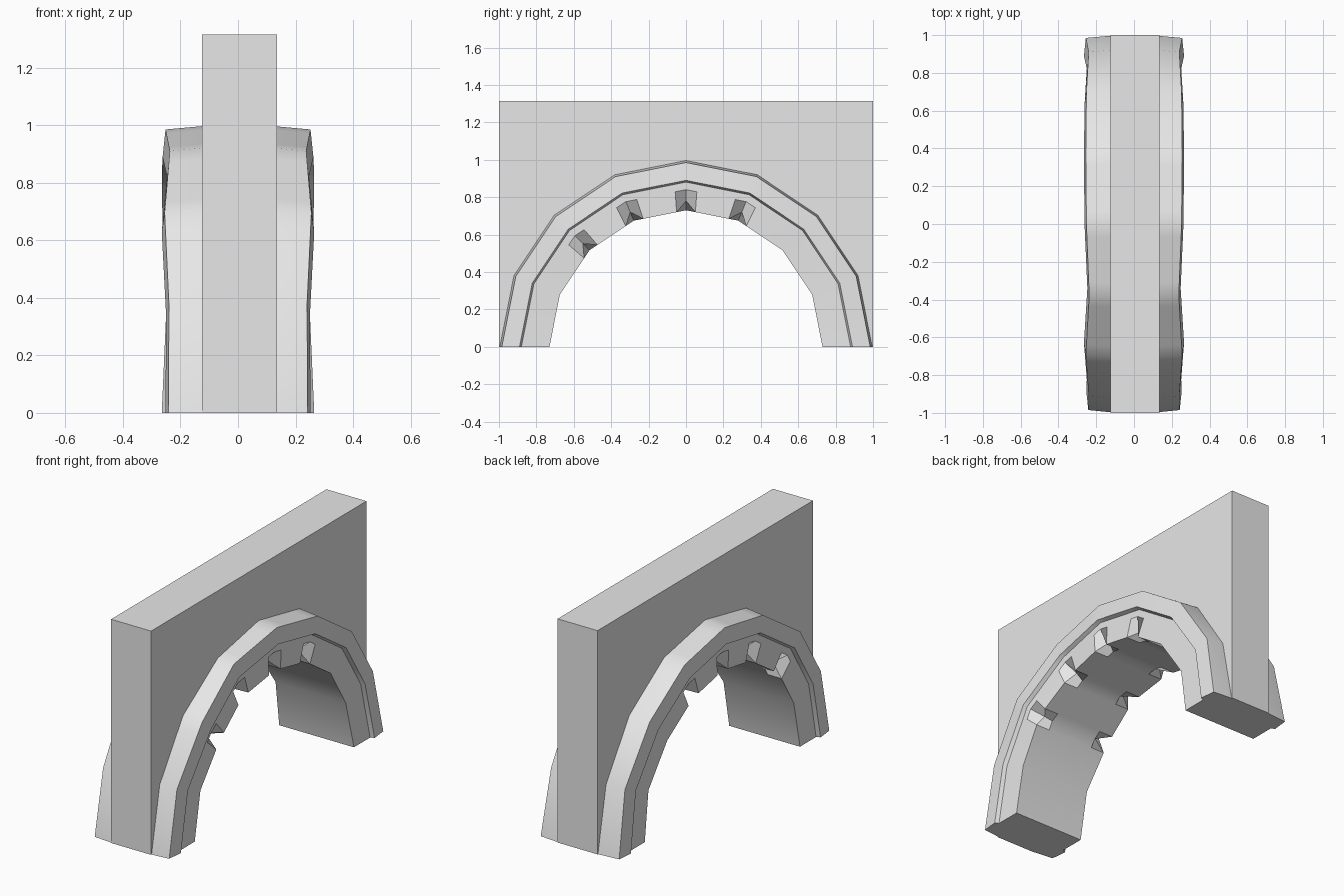
import bpy, bmesh, math
from mathutils import Vector

old = bpy.data.objects.get("Cube")
if old:
    bpy.data.objects.remove(old, do_unlink=True)

stone = bpy.data.materials.new("stone_grey")
stone.use_nodes = True
stone.diffuse_color = (0.8, 0.8, 0.8, 1)
stone.node_tree.nodes["Principled BSDF"].inputs["Base Color"].default_value = (0.8, 0.8, 0.8, 1)

JOINTS = 8
DIRS = [Vector((0, -math.cos(math.pi * i / JOINTS), math.sin(math.pi * i / JOINTS)))
        for i in range(JOINTS + 1)]
WIDTHS = [0.252, 0.25, 0.265, 0.247, 0.262, 0.265, 0.262, 0.25, 0.265]
CHIPPED = (2, 3, 4, 5)   # joints with worn corners
CHIP = 0.18              # share of a stone taken up by the worn corner


def finish(name, bm):
    bmesh.ops.recalc_face_normals(bm, faces=bm.faces)
    mesh = bpy.data.meshes.new(name)
    bm.to_mesh(mesh)
    bm.free()
    obj = bpy.data.objects.new(name, mesh)
    bpy.context.collection.objects.link(obj)
    mesh.materials.append(stone)
    return obj


# Wall: side outline with the arch opening, extruded through its thickness
bm = bmesh.new()
outline = [Vector((0, -1, 0)), Vector((0, -1, 1.315)), Vector((0, 1, 1.315)), Vector((0, 1, 0))]
outline += [d * 0.82 for d in reversed(DIRS)]
face = bm.faces.new([bm.verts.new(p + Vector((-0.125, 0, 0))) for p in outline])
ext = bmesh.ops.extrude_face_region(bm, geom=[face])
moved = [v for v in ext["geom"] if isinstance(v, bmesh.types.BMVert)]
bmesh.ops.translate(bm, verts=moved, vec=(0.26, 0, 0))
finish("wall", bm)


# Arch: a stepped cross-section carried around the half circle
def section(width, chipped):
    inner = width - 0.022
    corner = (inner - 0.065, 0.78) if chipped else (inner, 0.73)
    half = [(0.12, 0.997), (width - 0.01, 0.985), (width, 0.89), (inner, 0.88),
            (inner, 0.84), corner, (inner - 0.09, 0.73)]
    return half + [(-x, r) for x, r in reversed(half)]


stations = []
for i in range(JOINTS + 1):
    if i in CHIPPED:
        stations += [(i - CHIP, False), (i, True), (i + CHIP, False)]
    else:
        stations.append((i, False))

bm = bmesh.new()
rings = []
for pos, chipped in stations:
    i = min(int(pos), JOINTS - 1)
    t = pos - i
    direction = DIRS[i].lerp(DIRS[i + 1], t)
    width = WIDTHS[i] * (1 - t) + WIDTHS[i + 1] * t
    rings.append([bm.verts.new(direction * r + Vector((x, 0, 0)))
                  for x, r in section(width, chipped)])
for a, b in zip(rings, rings[1:]):
    for k in range(len(a)):
        n = (k + 1) % len(a)
        bm.faces.new((a[k], a[n], b[n], b[k]))
bm.faces.new(rings[0])
bm.faces.new(rings[-1])
arch = finish("stone_arch", bm)

bpy.ops.object.select_all(action="DESELECT")
arch.select_set(True)
bpy.context.view_layer.objects.active = arch
bpy.ops.object.shade_smooth_by_angle(angle=math.radians(30))
